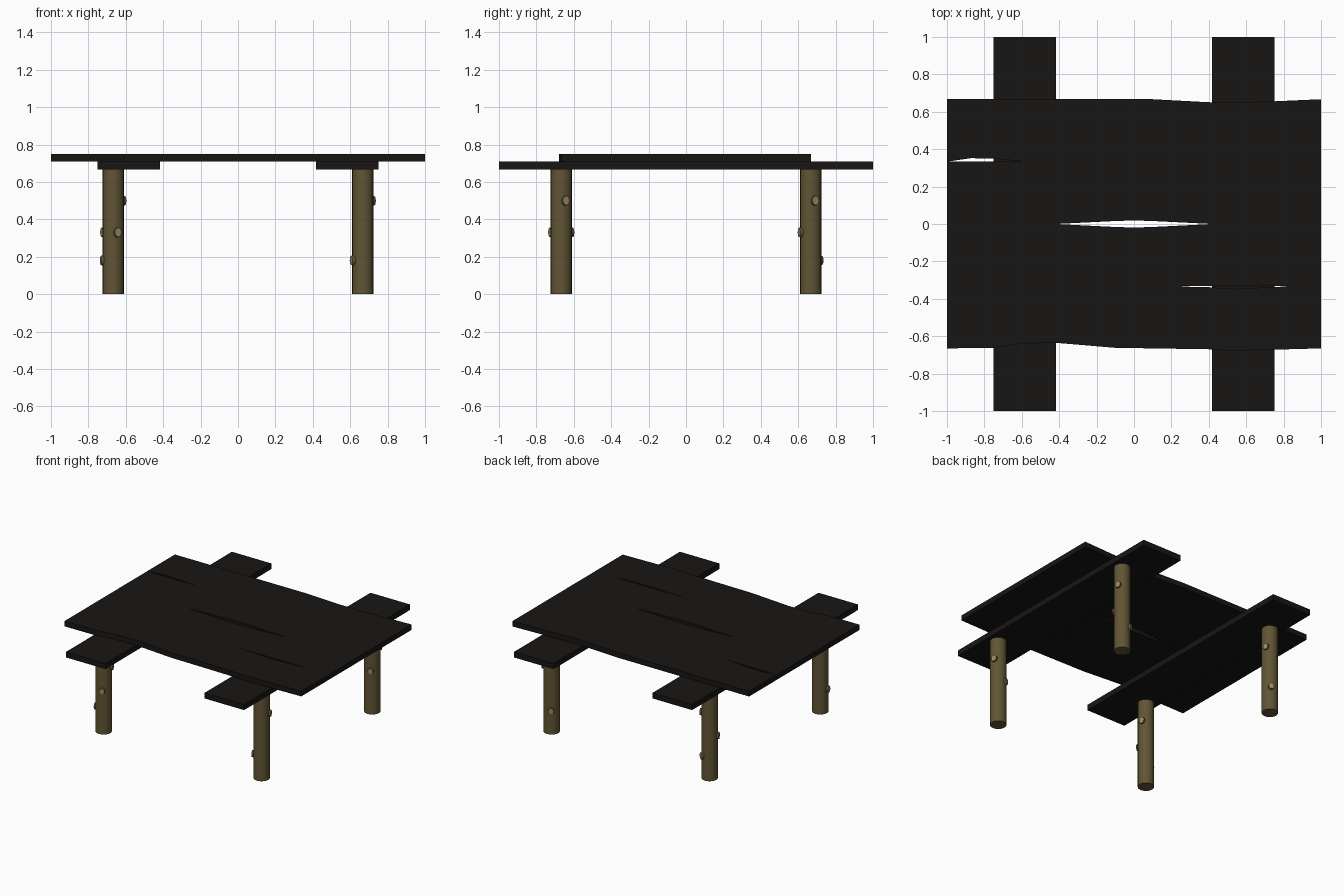
import bpy, bmesh
from math import radians, pi
from mathutils import Matrix, Vector

if "Cube" in bpy.data.objects:
    bpy.data.objects.remove(bpy.data.objects["Cube"])


def material(name, color):
    m = bpy.data.materials.new(name)
    m.diffuse_color = (*color, 1)
    m.use_nodes = True
    m.node_tree.nodes["Principled BSDF"].inputs["Base Color"].default_value = m.diffuse_color
    return m


DARK = material("dark_wood", (0.009, 0.008, 0.007))
BARK = material("leg_wood", (0.12, 0.09, 0.035))
KNOT = material("knot_wood", (0.32, 0.25, 0.12))


def finish(bm, name, mats):
    bmesh.ops.recalc_face_normals(bm, faces=bm.faces)
    me = bpy.data.meshes.new(name)
    bm.to_mesh(me)
    bm.free()
    for m in mats:
        me.materials.append(m)
    ob = bpy.data.objects.new(name, me)
    bpy.context.collection.objects.link(ob)
    return ob


def plank(name, outline, z0, z1):
    bm = bmesh.new()
    face = bm.faces.new([bm.verts.new((x, y, z0)) for x, y in outline])
    top = bmesh.ops.extrude_face_region(bm, geom=[face])["geom"]
    verts = [v for v in top if isinstance(v, bmesh.types.BMVert)]
    bmesh.ops.translate(bm, verts=verts, vec=(0, 0, z1 - z0))
    return finish(bm, name, [DARK])


# Table top: four boards with slightly wavy edges; each edge runs left to right
third = 1 / 3
edges = [
    ("outer_front_board",
     [(-1, -.665), (-.75, -.662), (-.6, -.64), (-.42, -.635), (-.1, -.662), (.42, -.67), (.52, -.678), (1, -.665)],
     [(-1, -third), (.21, -third), (.4, -.338), (.53, -.347), (.83, -third), (1, -third)]),
    ("inner_front_board",
     [(-1, -third), (.21, -third), (.42, -.331), (.75, -.331), (.83, -third), (1, -third)],
     [(-1, 0), (-.42, 0), (-.1, -.016), (0, -.019), (.1, -.016), (.42, 0), (1, 0)]),
    ("inner_back_board",
     [(-1, 0), (-.42, 0), (-.1, .016), (0, .019), (.1, .016), (.42, 0), (1, 0)],
     [(-1, third), (1, third)]),
    ("outer_back_board",
     [(-1, third), (-.87, .352), (-.75, .349), (-.58, third), (1, third)],
     [(-1, .667), (.1, .667), (.4, .651), (.5, .649), (.75, .656), (1, .667)]),
]
for name, low, high in edges:
    plank(name, low + high[::-1], .71, .75)

# Two cross boards under the top
for side, x in (("left", -.585), ("right", .585)):
    w = third / 2
    plank(side + "_cross_board", [(x - w, -1), (x + w, -1), (x + w, 1), (x - w, 1)], .667, .71)


# Round log legs with cut-off branch knots (height, angle in degrees)
def leg(name, x, y, knots):
    bm = bmesh.new()
    bmesh.ops.create_cone(bm, cap_ends=True, segments=20, radius1=.057, radius2=.057, depth=.668,
                          matrix=Matrix.Translation((x, y, .334)))
    for z, angle in knots:
        mat = (Matrix.Translation((x, y, z)) @ Matrix.Rotation(radians(angle), 4, 'Z')
               @ Matrix.Translation((.053, 0, 0)) @ Matrix.Rotation(pi / 2, 4, 'Y')
               @ Matrix.Diagonal((1.3, 1, 1, 1)))
        verts = bmesh.ops.create_cone(bm, cap_ends=True, segments=12, radius1=.024, radius2=.019,
                                      depth=.03, matrix=mat)["verts"]
        out = mat.to_3x3() @ Vector((0, 0, 1))
        for f in {f for v in verts for f in v.link_faces}:
            f.normal_update()
            if f.normal.dot(out) > .9:
                f.material_index = 1
    ob = finish(bm, name, [BARK, KNOT])
    bpy.ops.object.select_all(action='DESELECT')
    ob.select_set(True)
    bpy.context.view_layer.objects.active = ob
    bpy.ops.object.shade_smooth_by_angle(angle=radians(35))


P = .667
leg("front_left_leg", -P, -P, [(.5, 23), (.33, -67), (.18, 190)])
leg("front_right_leg", P, -P, [(.5, 23), (.33, 113), (.18, 205)])
leg("back_right_leg", P, P, [(.5, 23), (.33, -67), (.18, 120)])
leg("back_left_leg", -P, P, [(.5, 23), (.33, 203), (.18, 60)])
